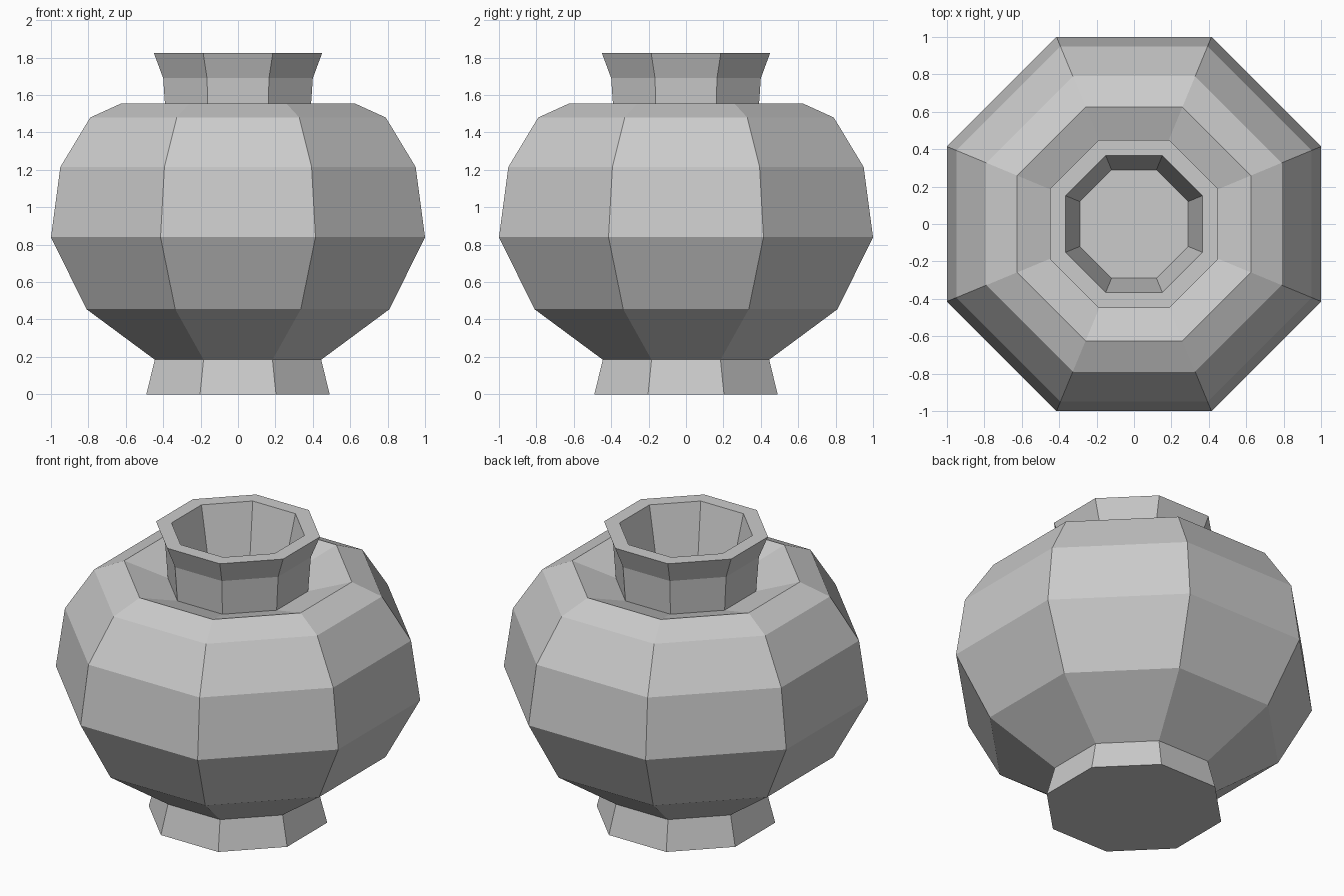
import bpy, bmesh
from math import cos, sin, pi

if "Cube" in bpy.data.objects:
    bpy.data.objects.remove(bpy.data.objects["Cube"])

SIDES = 8

# Profile as (distance to flat side, height), from foot up, over the rim and inside
PROFILE = [
    (0.49, 0.0), (0.445, 0.185),                              # foot
    (0.81, 0.455), (1.0, 0.84), (0.95, 1.215), (0.79, 1.48),  # belly
    (0.625, 1.555), (0.385, 1.47),                            # sunken shoulder
    (0.40, 1.69), (0.45, 1.825),                              # neck and flared lip
    (0.365, 1.825), (0.29, 1.47),                             # mouth and its floor
]


def lathe(name, profile):
    bm = bmesh.new()
    rings = []
    for flat, z in profile:
        r = flat / cos(pi / SIDES)
        angles = [(2 * k + 1) * pi / SIDES for k in range(SIDES)]
        rings.append([bm.verts.new((r * cos(a), r * sin(a), z)) for a in angles])
    for low, high in zip(rings, rings[1:]):
        for i in range(SIDES):
            j = (i + 1) % SIDES
            bm.faces.new((low[i], low[j], high[j], high[i]))
    # Flat underside and mouth floor
    bm.faces.new(rings[0][::-1])
    bm.faces.new(rings[-1])
    mesh = bpy.data.meshes.new(name)
    bm.to_mesh(mesh)
    bm.free()
    obj = bpy.data.objects.new(name, mesh)
    bpy.context.collection.objects.link(obj)
    return obj


lathe("vase", PROFILE)
